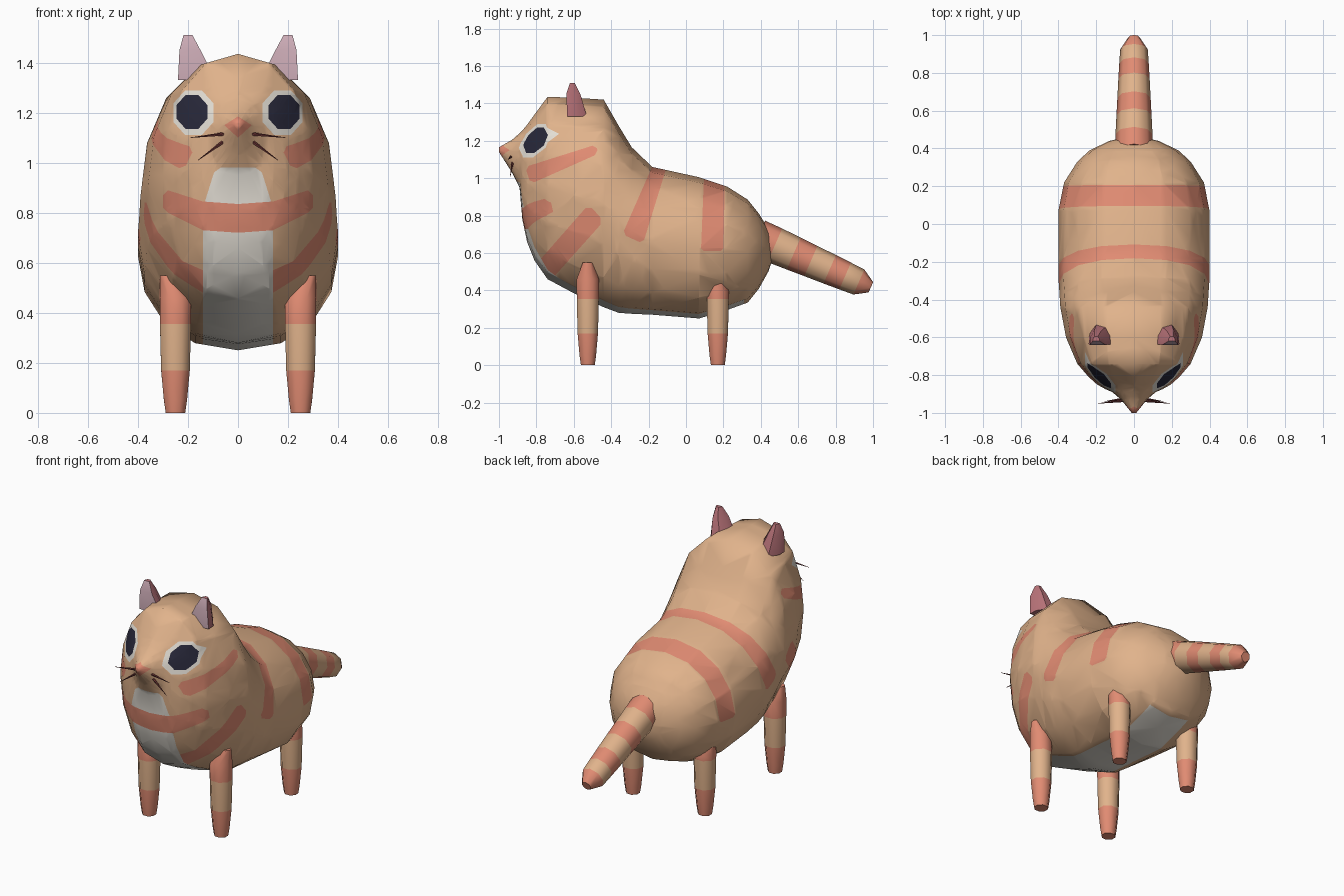
import bpy, bmesh, math
from mathutils import Vector

cube = bpy.data.objects.get("Cube")
if cube:
    bpy.data.objects.remove(cube, do_unlink=True)


def material(name, rgb):
    m = bpy.data.materials.new(name)
    m.use_nodes = True
    m.diffuse_color = (*rgb, 1)
    m.node_tree.nodes["Principled BSDF"].inputs["Base Color"].default_value = (*rgb, 1)
    return m


tan = material("tan_fur", (0.75, 0.45, 0.26))
salmon = material("salmon_stripe", (0.75, 0.26, 0.17))
white = material("cream_white", (0.78, 0.74, 0.67))
dark = material("dark_pupil", (0.021, 0.021, 0.042))
ear_back = material("rose_ear", (0.48, 0.17, 0.19))
ear_front = material("pale_pink", (0.62, 0.42, 0.48))
brown = material("whisker_brown", (0.15, 0.035, 0.035))


def loft(bm, rings, colours=(0,)):
    """Skin a list of point rings; colours cycle per band."""
    rows = [[bm.verts.new(p) for p in ring] for ring in rings]
    n = len(rows[0])
    for k, (a, b) in enumerate(zip(rows, rows[1:])):
        for i in range(n):
            j = (i + 1) % n
            bm.faces.new((a[i], a[j], b[j], b[i])).material_index = colours[k % len(colours)]
    bm.faces.new(rows[0]).material_index = colours[0]
    bm.faces.new(rows[-1]).material_index = colours[(len(rows) - 2) % len(colours)]
    bmesh.ops.recalc_face_normals(bm, faces=bm.faces)


def finish(bm, name, mats, angle=None):
    me = bpy.data.meshes.new(name)
    bm.to_mesh(me)
    bm.free()
    ob = bpy.data.objects.new(name, me)
    bpy.context.collection.objects.link(ob)
    for m in mats:
        me.materials.append(m)
    for p in me.polygons:
        p.use_smooth = True
    if angle:
        bpy.ops.object.select_all(action='DESELECT')
        ob.select_set(True)
        bpy.context.view_layer.objects.active = ob
        bpy.ops.object.shade_smooth_by_angle(angle=math.radians(angle))
    return ob


def cut(bm, faces, planes, colour):
    """Slice faces by planes (point, inward normal) and colour what is inside all."""
    for co, no in planes:
        geom = set(faces)
        for f in faces:
            geom.update(f.edges)
            geom.update(f.verts)
        res = bmesh.ops.bisect_plane(bm, geom=list(geom), dist=1e-5, plane_co=co, plane_no=no)
        faces = [f for f in res["geom"] if isinstance(f, bmesh.types.BMFace)
                 and (f.calc_center_median() - co).dot(no) > 0]
    for f in faces:
        f.material_index = colour


def chamfer(poly, r):
    pts = [Vector(p) for p in poly]
    out = []
    for i, p in enumerate(pts):
        for q in (pts[i - 1], pts[(i + 1) % len(pts)]):
            out.append(p + (q - p).normalized() * r)
    return out


def paint(bm, poly, view, colour, both=True):
    """Colour a convex outline projected from the side (y, z) or the front (x, z)."""
    for s in ((1, -1) if both else (1,)):
        if view == "side":
            pts = [Vector((0, u, v)) for u, v in poly]
            axis = Vector((1, 0, 0))
            faces = [f for f in bm.faces if f.calc_center_median().x * s > 0]
        else:
            pts = [Vector((s * u, 0, v)) for u, v in poly]
            axis = Vector((0, 1, 0))
            faces = [f for f in bm.faces if f.normal.y < 0 and f.calc_center_median().y < -0.5]
        mid = sum(pts, Vector()) / len(pts)
        planes = []
        for i, p in enumerate(pts):
            no = axis.cross(p - pts[i - 1]).normalized()
            planes.append((p, no if (mid - p).dot(no) > 0 else -no))
        cut(bm, faces, planes, colour)


def octagon(cx, cz, rx, rz):
    return [(cx + rx * math.cos((i + .5) * math.pi / 4) * 1.05,
             cz + rz * math.sin((i + .5) * math.pi / 4) * 1.05) for i in range(8)]


# Body: upright oval slices (y, bottom, top, half width)
SLICES = [(-1.0, 1.14, 1.165, .012), (-.93, 1.03, 1.205, .068), (-.89, .95, 1.24, .115),
          (-.875, .78, 1.255, .15), (-.85, .66, 1.285, .195), (-.81, .56, 1.34, .24),
          (-.74, .46, 1.435, .30), (-.60, .385, 1.43, .36), (-.44, .31, 1.42, .39),
          (-.36, .28, 1.28, .395), (-.29, .275, 1.165, .40), (-.18, .27, 1.06, .40),
          (.07, .25, 1.005, .40), (.22, .295, .955, .37), (.33, .335, .885, .30),
          (.39, .41, .81, .235), (.44, .50, .73, .13), (.46, .56, .65, .04)]
rings = []
for y, lo, hi, w in SLICES:
    ring = []
    for i in range(16):
        a = i * math.pi / 8
        sx = math.sin(a)
        x = math.copysign(abs(sx) ** .88, sx) * w if i % 8 else 0
        ring.append((x, y, (lo + hi) / 2 - (hi - lo) / 2 * math.cos(a)))
    rings.append(ring)
bm = bmesh.new()
loft(bm, rings)
bmesh.ops.triangulate(bm, faces=bm.faces)

# Side stripes: cheek, shoulder, mid back, rump
paint(bm, chamfer([(-.86, 1.06), (-.48, 1.18), (-.47, 1.13), (-.83, .97)], .02), "side", 1)
paint(bm, chamfer([(-.88, .45), (-.52, .86), (-.44, .77), (-.78, .39)], .025), "side", 1)
paint(bm, chamfer([(-.34, .70), (-.23, .65), (-.06, 1.2), (-.12, 1.2)], .02), "side", 1)
paint(bm, chamfer([(.08, .61), (.2, .61), (.21, 1.1), (.1, 1.1)], .015), "side", 1)

# Belly panel running from the chest to between the hind legs
cut(bm, list(bm.faces), [(Vector((.14, 0, 0)), Vector((-1, 0, 0))),
                         (Vector((-.14, 0, 0)), Vector((1, 0, 0))),
                         (Vector((0, 0, .74)), Vector((0, 0, -1))),
                         (Vector((0, .31, 0)), Vector((0, -1, 0)))], 2)

# Bib and bowed chest stripe
paint(bm, chamfer([(-.14, .82), (-.09, .98), (.09, .98), (.14, .82)], .02), "front", 2, False)
paint(bm, [(0, .72), (.14, .73), (.14, .845), (0, .835)], "front", 1)
paint(bm, [(.14, .73), (.28, .80), (.30, .82), (.30, .87), (.28, .89), (.14, .845)], "front", 1)

# Eyes and nose
paint(bm, octagon(.178, 1.2, .083, .092), "front", 2)
paint(bm, octagon(.184, 1.203, .063, .07), "front", 3)
paint(bm, [(0, 1.185), (.055, 1.15), (0, 1.1), (-.055, 1.15)], "front", 1, False)
finish(bm, "body", [tan, salmon, white, dark])


# Legs: tapered banded posts whose tops lean into the body's side
def leg(name, s, y, top):
    bm = bmesh.new()
    posts = [(0, .042, 0), (.05, .05, 0), (.17, .062, 0), (.355, .067, 0),
             (top - .09, .068, 0), (top, .03, .035)]
    rings = [[(s * (.25 + dx + r * math.cos(i * math.pi / 4 + .39)),
               y + .95 * r * math.sin(i * math.pi / 4 + .39), z) for i in range(8)]
             for z, r, dx in posts]
    loft(bm, rings, (1, 1, 0, 1, 1))
    finish(bm, name, [tan, salmon], 50)


# Ears: flat-fronted cones (z, centre x, half width, front y, back y)
def ear(name, s):
    bm = bmesh.new()
    outline = [(-1, 0), (1, 0), (.95, .5), (.45, 1), (-.45, 1), (-.95, .5)]
    rings = [[(s * (cx + u * w), f + v * (b - f), z) for u, v in outline]
             for z, cx, w, f, b in [(1.33, .165, .075, -.635, -.53), (1.45, .192, .042, -.64, -.565),
                                    (1.51, .2, .018, -.62, -.595)]]
    loft(bm, rings)
    for f in bm.faces:
        f.material_index = int(f.normal.y < -.8)
    finish(bm, name, [ear_back, ear_front], 40)


# Whiskers: thin spikes
def whisker(name, a, b):
    a, b = Vector(a), Vector(b)
    bm = bmesh.new()
    bmesh.ops.create_cone(bm, cap_ends=True, segments=5, radius1=.008, radius2=.001,
                          depth=(b - a).length)
    turn = (b - a).to_track_quat('Z', 'Y')
    for v in bm.verts:
        v.co = turn @ v.co + (a + b) / 2
    finish(bm, name, [brown], 40)


for side, s in (("left", 1), ("right", -1)):
    leg(side + "_front_leg", s, -.525, .55)
    leg(side + "_hind_leg", s, .17, .485)
    ear(side + "_ear", s)
    whisker(side + "_upper_whisker", (s * .05, -.935, 1.115), (s * .19, -.95, 1.1))
    whisker(side + "_lower_whisker", (s * .05, -.925, 1.09), (s * .16, -.94, 1.01))

# Tail: straight banded taper (distance along, radius)
along, up = Vector((0, .917, -.4)), Vector((0, .4, .917))
rings = []
for d, r in [(-.04, .1), (.06, .098), (.17, .093), (.27, .088), (.38, .083), (.47, .078),
             (.55, .073), (.62, .03)]:
    c = Vector((0, .42, .665)) + along * d
    rings.append([c + Vector((r * math.cos(i * math.pi / 4), 0, 0)) + up * r * math.sin(i * math.pi / 4)
                  for i in range(8)])
bm = bmesh.new()
loft(bm, rings, (1, 0))
finish(bm, "tail", [tan, salmon], 50)
